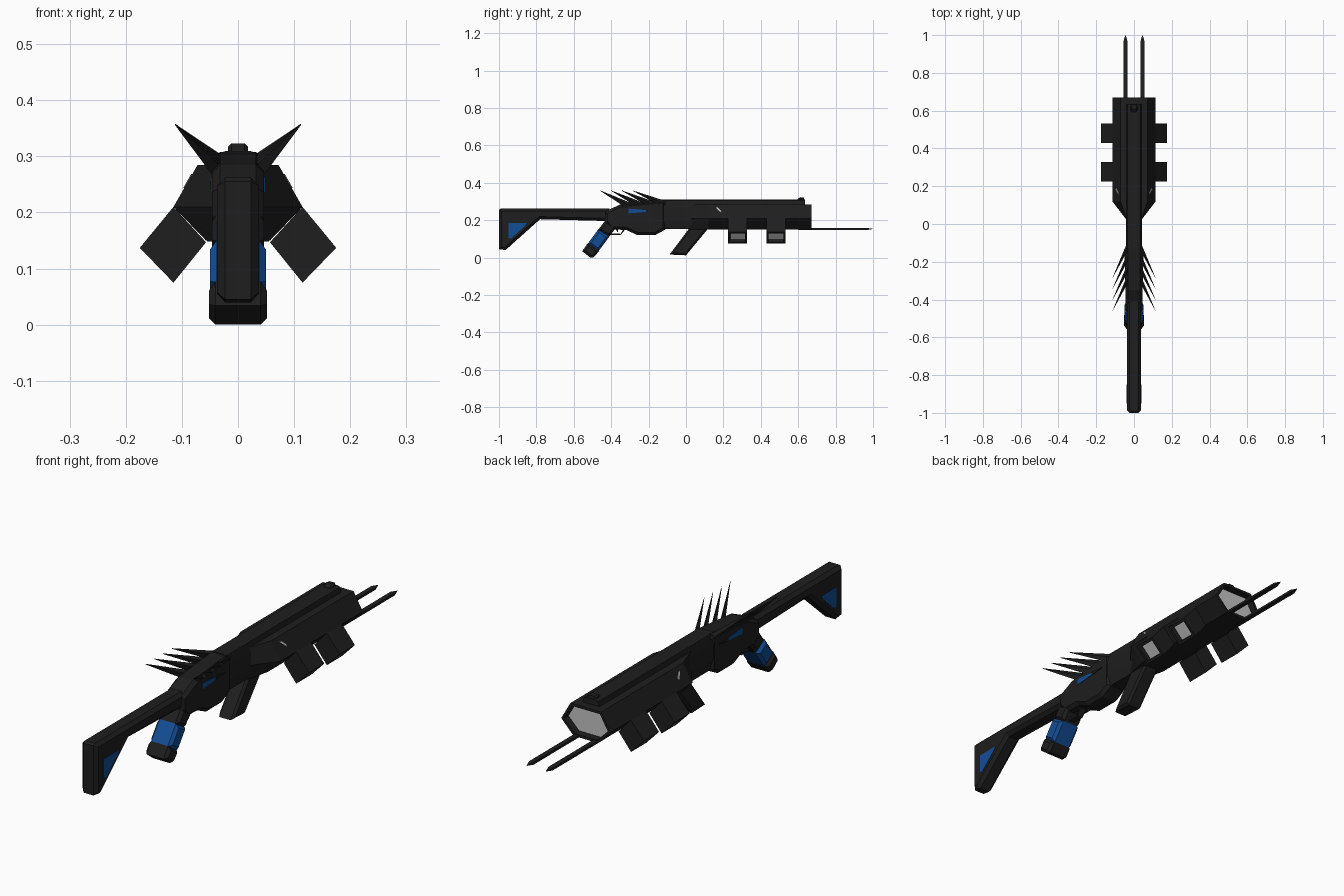
import bpy, bmesh
from mathutils import Vector

if "Cube" in bpy.data.objects:
    bpy.data.objects.remove(bpy.data.objects["Cube"])


def material(name, rgb):
    m = bpy.data.materials.new(name)
    m.diffuse_color = (*rgb, 1)
    m.use_nodes = True
    m.node_tree.nodes["Principled BSDF"].inputs["Base Color"].default_value = m.diffuse_color
    return m


BLACK = material("black_metal", (0.013, 0.013, 0.013))
BLUE = material("blue_panel", (0.006, 0.075, 0.30))
GREY = material("light_grey", (0.55, 0.55, 0.55))


def finish(name, bm, *mats):
    me = bpy.data.meshes.new(name)
    bm.to_mesh(me)
    bm.free()
    for m in mats:
        me.materials.append(m)
    ob = bpy.data.objects.new(name, me)
    bpy.context.collection.objects.link(ob)
    return ob


def loft_bm(rings):
    """Skin a list of equal-length point rings and cap both ends."""
    bm = bmesh.new()
    vs = [[bm.verts.new(p) for p in r] for r in rings]
    n = len(rings[0])
    for a, b in zip(vs, vs[1:]):
        for i in range(n):
            j = (i + 1) % n
            bm.faces.new((a[i], a[j], b[j], b[i]))
    bm.faces.new(vs[0])
    bm.faces.new(vs[-1])
    bmesh.ops.recalc_face_normals(bm, faces=bm.faces)
    bm.normal_update()
    return bm


def prism(name, profile, hw, mat, chamfer=0.0, x=0.0):
    """Side profile (y, z) extruded across x, with chamfered side edges."""
    bm = loft_bm([[(x + s * hw, y, z) for y, z in profile] for s in (-1, 1)])
    if chamfer:
        rim = [e for e in bm.edges
               if abs(e.verts[0].co.x - e.verts[1].co.x) < 1e-6]
        bmesh.ops.bevel(bm, geom=rim, offset=chamfer, segments=1,
                        affect='EDGES', clamp_overlap=True)
    return finish(name, bm, mat)


def section(half, y):
    """Mirror a right-hand half section (x, z) into a full ring at y."""
    return [(x, y, z) for x, z in half] + [(-x, y, z) for x, z in reversed(half)]


def recess(bm, normal, border, depth):
    """Sink a grey window into the face that points along normal."""
    n = Vector(normal).normalized()
    f = max(bm.faces, key=lambda g: (round(g.normal.dot(n), 3), g.calc_area()))
    bmesh.ops.inset_individual(bm, faces=[f], thickness=border, depth=0)
    bmesh.ops.inset_individual(bm, faces=[f], thickness=0.0005, depth=-depth)
    f.material_index = 1


# Barrel shroud: hexagonal, tapering into the body, hollow at the muzzle
hexa = [(0.072, 0.285), (0.115, 0.21), (0.057, 0.15)]
neck = [(0.038, 0.285), (0.038, 0.21), (0.035, 0.15)]
bm = loft_bm([section(neck, 0.02), section(hexa, 0.12), section(hexa, 0.67)])
recess(bm, (0, 1, 0), 0.012, 0.03)
finish("barrel_shroud", bm, BLACK, GREY)

# Central body and top rail
rail = [(0.02, 0.31), (0.034, 0.306), (0.043, 0.265), (0.043, 0.20), (0.032, 0.152)]
finish("body_rail", loft_bm([section(rail, y) for y in (-0.13, 0.635)]), BLACK)

# Front sight
prism("front_sight", [(0.585, 0.30), (0.595, 0.312), (0.61, 0.323), (0.63, 0.32),
                      (0.635, 0.30)], 0.018, BLACK, 0.006)

# Receiver
prism("receiver", [(-0.435, 0.245), (-0.35, 0.285), (-0.11, 0.308), (-0.11, 0.15),
                   (-0.165, 0.12), (-0.26, 0.12), (-0.32, 0.148), (-0.40, 0.15),
                   (-0.435, 0.19)], 0.046, BLACK, 0.014)

# Trigger guard and trigger
guard = [(-0.42, 0.12), (-0.35, 0.12), (-0.325, 0.15)]
for i, ((y0, z0), (y1, z1)) in enumerate(zip(guard, guard[1:])):
    prism(f"trigger_guard_{i}", [(y0, z0), (y1, z1), (y1 - 0.005, z1 + 0.009),
                                 (y0, z0 + 0.008)], 0.014, BLACK)
prism("trigger", [(-0.375, 0.152), (-0.362, 0.152), (-0.366, 0.132)], 0.006, BLACK)

# Shoulder stock
prism("stock", [(-1, 0.255), (-0.99, 0.262), (-0.41, 0.262), (-0.41, 0.195),
                (-0.78, 0.205), (-0.965, 0.04), (-1, 0.045)], 0.037, BLACK, 0.014)

# Pistol grip: black neck, blue handle, black cap
prism("grip_neck", [(-0.47, 0.148), (-0.41, 0.112), (-0.37, 0.165), (-0.43, 0.20)],
      0.046, BLACK, 0.012)
prism("grip_handle", [(-0.47, 0.150), (-0.41, 0.112), (-0.467, 0.035), (-0.525, 0.075)],
      0.050, BLUE, 0.012)
prism("grip_cap", [(-0.525, 0.077), (-0.464, 0.035), (-0.495, 0.0), (-0.512, 0.0),
                   (-0.555, 0.034)], 0.052, BLACK, 0.012)

# Slanted foregrip
prism("foregrip", [(0.02, 0.16), (0.12, 0.16), (0.11, 0.145), (0.0, 0.012),
                   (-0.088, 0.016)], 0.036, BLACK, 0.010)

for side, s in (("right", 1), ("left", -1)):
    # Blue inlays on stock and receiver
    prism(f"stock_inlay_{side}", [(-0.95, 0.185), (-0.85, 0.185), (-0.865, 0.165),
                                  (-0.935, 0.102), (-0.95, 0.105)], 0.002, BLUE, x=s * 0.0365)
    prism(f"receiver_inlay_{side}", [(-0.308, 0.262), (-0.215, 0.254), (-0.215, 0.244),
                                     (-0.308, 0.236)], 0.002, BLUE, x=s * 0.0465)
    prism(f"receiver_strip_{side}", [(-0.215, 0.256), (-0.15, 0.25), (-0.215, 0.242)],
          0.003, BLACK, x=s * 0.0465)

    # Swept-back spines
    for i in range(4):
        y = -0.12 - 0.058 * i
        z = 0.294 - 0.005 * i
        root = [(s * 0.030, y + 0.01, z + 0.009), (s * 0.040, y + 0.012, z - 0.009),
                (s * 0.046, y - 0.028, z - 0.012), (s * 0.036, y - 0.024, z + 0.008)]
        tip = Vector((s * 0.112, y - 0.162, 0.358))
        end = [tip + (Vector(p) - Vector(root[0])) * 0.06 for p in root]
        finish(f"spine_{side}_{i}", loft_bm([root, end]), BLACK)

    # Vent boxes slung under the shroud, open on the lower outer face
    quad = [(0.115, 0.21), (0.175, 0.137), (0.115, 0.075), (0.057, 0.147)]
    for i, y in enumerate((0.225, 0.43)):
        bm = loft_bm([[(s * x, yy, z) for x, z in quad] for yy in (y, y + 0.102)])
        recess(bm, (s * 0.72, 0, -0.69), 0.016, 0.02)
        finish(f"vent_box_{side}_{i}", bm, BLACK, GREY)

    # Muzzle prongs with pointed tips
    rings = [[(s * 0.045 + a * 0.010 * k, y, 0.153 + b * 0.005 * k)
              for a, b in ((1, 1), (-1, 1), (-1, -1), (1, -1))]
             for y, k in ((0.60, 1), (0.97, 1), (1.0, 0.1))]
    finish(f"prong_{side}", loft_bm(rings), BLACK)

    # Small light sliver on the shroud shoulder
    sliver = [(0.157, 0.269), (0.172, 0.266), (0.190, 0.248), (0.184, 0.244)]
    rings = [[(s * (0.072 + (0.285 - z) * 0.573 + d), y, z) for y, z in sliver]
             for d in (-0.002, 0.002)]
    finish(f"shroud_mark_{side}", loft_bm(rings), GREY)
